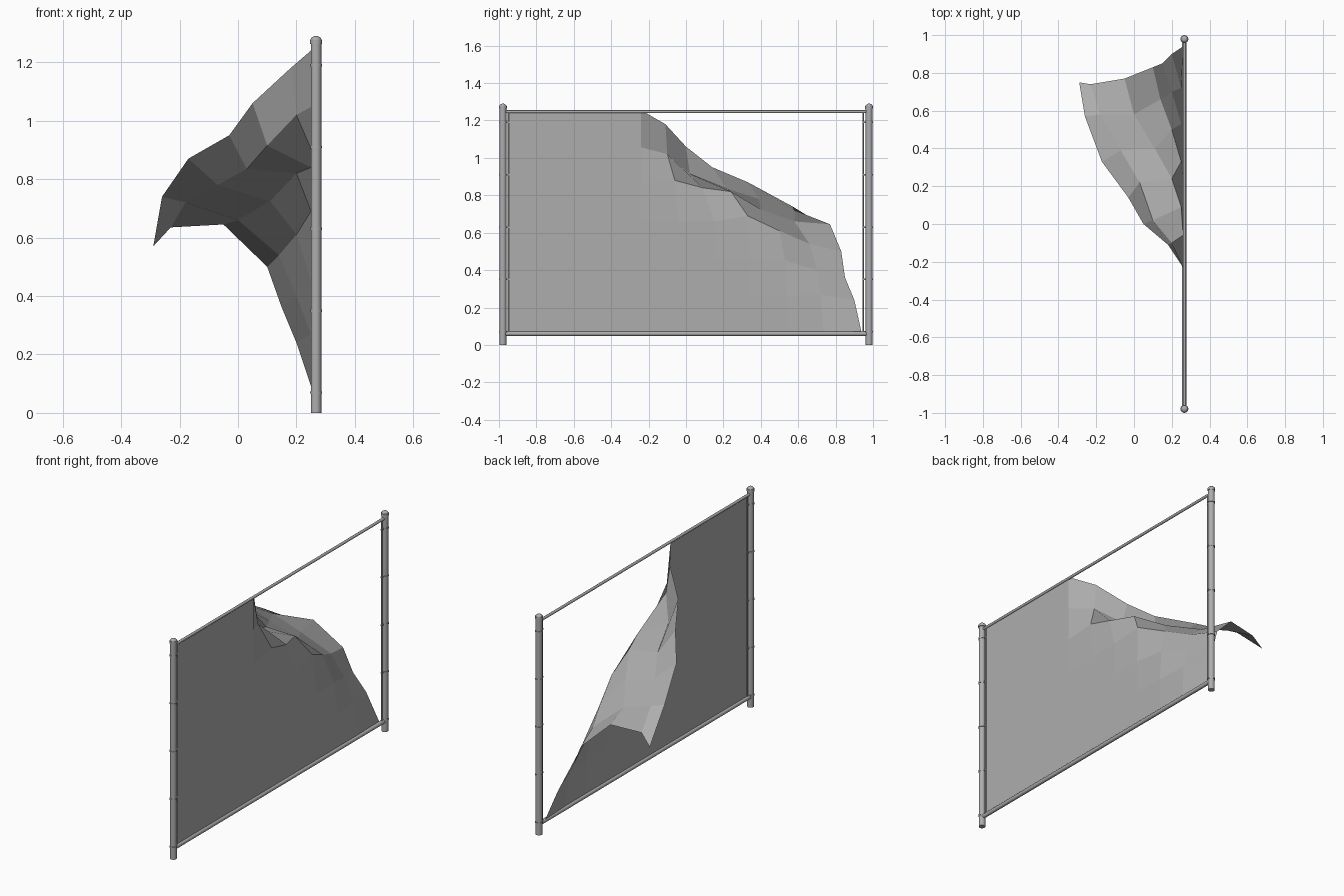
import bpy
import bmesh
import math

cube = bpy.data.objects.get("Cube")
if cube:
    bpy.data.objects.remove(cube, do_unlink=True)

FENCE_X = 0.267
POST_Y = 0.979
BOTTOM, TOP = 0.06, 1.25


def make_material(name, colour):
    mat = bpy.data.materials.new(name)
    mat.use_nodes = True
    mat.diffuse_color = colour
    mat.node_tree.nodes["Principled BSDF"].inputs["Base Color"].default_value = colour
    return mat


steel = make_material("galvanised grey", (0.42, 0.42, 0.42, 1))


def finish(obj, name, smooth=True):
    obj.name = name
    obj.data.materials.append(steel)
    if smooth:
        bpy.ops.object.shade_smooth_by_angle(angle=math.radians(40))
    return obj


def tube(name, y, z, radius, length, along_y=False):
    """Round bar centred at (y, z) in the fence plane."""
    turn = (math.pi / 2, 0, 0) if along_y else (0, 0, 0)
    bpy.ops.mesh.primitive_cylinder_add(vertices=16, radius=radius, depth=length,
                                        location=(FENCE_X, y, z), rotation=turn)
    return finish(bpy.context.object, name)


# Posts with domed caps, tension bars and clamps
for side, sign in (("front", -1), ("back", 1)):
    y = sign * POST_Y
    tube(side + "_post", y, 0.635, 0.018, 1.27)
    tube(side + "_cap_rim", y, 1.27, 0.021, 0.014)
    bpy.ops.mesh.primitive_uv_sphere_add(segments=16, ring_count=8, radius=0.019,
                                         location=(FENCE_X, y, 1.275))
    finish(bpy.context.object, side + "_cap_dome").scale.z = 0.8
    tube(side + "_tension_bar", sign * 0.947, (BOTTOM + TOP) / 2, 0.004, TOP - BOTTOM)
    for k in range(5):
        z = 0.07 + 0.28 * k
        tube(f"{side}_clamp_{k + 1}", y, z, 0.0205, 0.008)
        bpy.ops.mesh.primitive_cube_add(size=1, location=(FENCE_X, sign * 0.955, z))
        clip = finish(bpy.context.object, f"{side}_clamp_tab_{k + 1}", smooth=False)
        clip.scale = (0.008, 0.02, 0.008)

# Horizontal rails
tube("top_rail", 0, 1.247, 0.008, 2 * POST_Y, along_y=True)
tube("bottom_rail", 0, BOTTOM, 0.012, 2 * POST_Y, along_y=True)

# Bent part of the sheet: rows from the top, each ending at the free edge
N = 6
folded_rows = [
    [(.18, -.11, 1.18), (.05, 0, 1.06), (-.03, .14, .95), (-.17, .33, .87),
     (-.26, .57, .74), (-.29, .75, .57)],
    [(.2, -.1, 1.02), (.1, .02, .915), (.03, .22, .835), (-.07, .39, .78),
     (-.18, .58, .72), (-.23, .74, .635)],
    [(.26, -.06, .88), (.25, .09, .84), (.2, .24, .82), (.11, .4, .725),
     (0, .58, .66), (-.05, .77, .645)],
    [(.25, .33, .69), (.2, .5, .61), (.14, .66, .54), (.1, .83, .5)],
    [(.25, .53, .45), (.2, .7, .4), (.15, .85, .36)],
    [(.25, .72, .27), (.2, .9, .24)],
    [(.26, .94, BOTTOM)],
]
bm = bmesh.new()
grid = []
for j, bent in enumerate(folded_rows):
    z = TOP + 0.005 - (TOP - BOTTOM) * j / N
    flat = [(FENCE_X, -0.24 + 0.195 * i, z) for i in range(N + 1 - len(bent))]
    # First column is the straight edge at the front post
    grid.append([bm.verts.new(p) for p in [(FENCE_X, -0.955, z)] + flat + bent])
for upper, lower in zip(grid, grid[1:]):
    for i in range(N + 1):
        bm.faces.new((upper[i], lower[i], lower[i + 1], upper[i + 1]))
mesh = bpy.data.meshes.new("torn_sheet")
bm.to_mesh(mesh)
bm.free()
sheet = bpy.data.objects.new("torn_sheet", mesh)
bpy.context.collection.objects.link(sheet)
finish(sheet, "torn_sheet", smooth=False)
